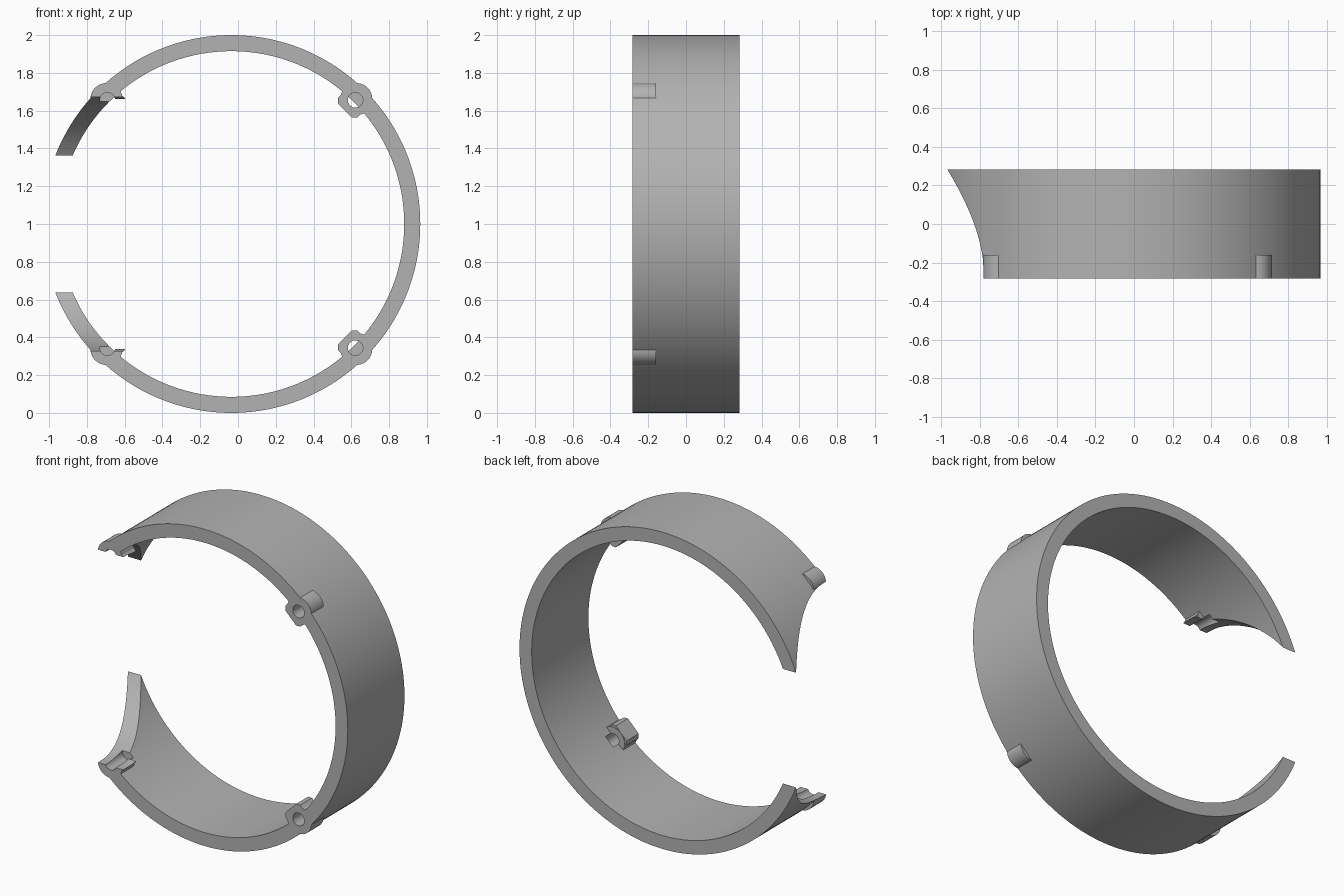
import bpy, bmesh
from math import pi, sin, cos, radians
from mathutils import Matrix, Vector

if "Cube" in bpy.data.objects:
    bpy.data.objects.remove(bpy.data.objects["Cube"], do_unlink=True)

CX, CZ = -0.035, 1.0            # ring axis
FRONT, BACK = -0.283, 0.283

grey = bpy.data.materials.new("plain_grey")
grey.use_nodes = True
grey.diffuse_color = (0.45, 0.45, 0.45, 1)
grey.node_tree.nodes["Principled BSDF"].inputs["Base Color"].default_value = (0.45, 0.45, 0.45, 1)


def prism(name, outline, y0, y1):
    """Extrude an (x, z) outline along y."""
    bm = bmesh.new()
    face = bm.faces.new([bm.verts.new((x, y0, z)) for x, z in outline])
    out = bmesh.ops.extrude_face_region(bm, geom=[face])
    moved = [v for v in out["geom"] if isinstance(v, bmesh.types.BMVert)]
    bmesh.ops.translate(bm, verts=moved, vec=(0, y1 - y0, 0))
    bmesh.ops.recalc_face_normals(bm, faces=bm.faces)
    mesh = bpy.data.meshes.new(name)
    bm.to_mesh(mesh)
    bm.free()
    mesh.materials.append(grey)
    ob = bpy.data.objects.new(name, mesh)
    bpy.context.collection.objects.link(ob)
    return ob


def circle(x, z, r, n):
    return [(x + r * cos(2 * pi * i / n), z + r * sin(2 * pi * i / n)) for i in range(n)]


def combine(target, tool, operation):
    """Apply a boolean and discard the helper."""
    tool.hide_render = True
    mod = target.modifiers.new(operation, "BOOLEAN")
    mod.operation, mod.object, mod.solver = operation, tool, "EXACT"
    bpy.context.view_layer.objects.active = target
    bpy.ops.object.modifier_apply(modifier=mod.name)
    bpy.data.objects.remove(tool, do_unlink=True)


def lug_outline(angle):
    """Chamfered block reaching inward from the ring wall."""
    r0, r1, w, c = 0.85, 0.945, 0.073, 0.02
    pts = [(r1, -w), (r1, w), (r0 + c, w), (r0, w - c), (r0, c - w), (r0 + c, -w)]
    return [(CX + r * cos(angle) - t * sin(angle), CZ + r * sin(angle) + t * cos(angle))
            for r, t in pts]


# Ring band
ring = prism("ring_band", circle(CX, CZ, 1.0, 192), FRONT, BACK)
combine(ring, prism("bore", circle(CX, CZ, 0.915, 192), FRONT - 0.1, BACK + 0.1), "DIFFERENCE")

# Screw bosses, inner lugs and blind holes at the four diagonals
corners = [radians(a) for a in (45, 135, 225, 315)]
for a in corners:
    x, z = CX + 0.935 * cos(a), CZ + 0.935 * sin(a)
    combine(ring, prism("boss", circle(x, z, 0.085, 40), FRONT, -0.16), "UNION")
    combine(ring, prism("lug", lug_outline(a), FRONT, -0.163), "UNION")
for a in corners:
    x, z = CX + 0.928 * cos(a), CZ + 0.928 * sin(a)
    combine(ring, prism("hole", circle(x, z, 0.04, 32), FRONT - 0.1, -0.11), "DIFFERENCE")

# Round opening through the side wall, along x
opening = prism("opening", circle(0, 0, 0.672, 128), -1.2, -0.3)
opening.data.transform(Matrix.Translation(Vector((0, FRONT, CZ))) @ Matrix.Rotation(-pi / 2, 4, "Z"))
xs = [v.co.x for v in opening.data.vertices]
opening.data.transform(Matrix.Translation((-0.3 - max(xs), 0, 0)))
combine(ring, opening, "DIFFERENCE")

# Smooth curved walls with crisp rims
bpy.ops.object.select_all(action="DESELECT")
ring.select_set(True)
bpy.context.view_layer.objects.active = ring
bpy.ops.object.shade_smooth_by_angle(angle=radians(30))
